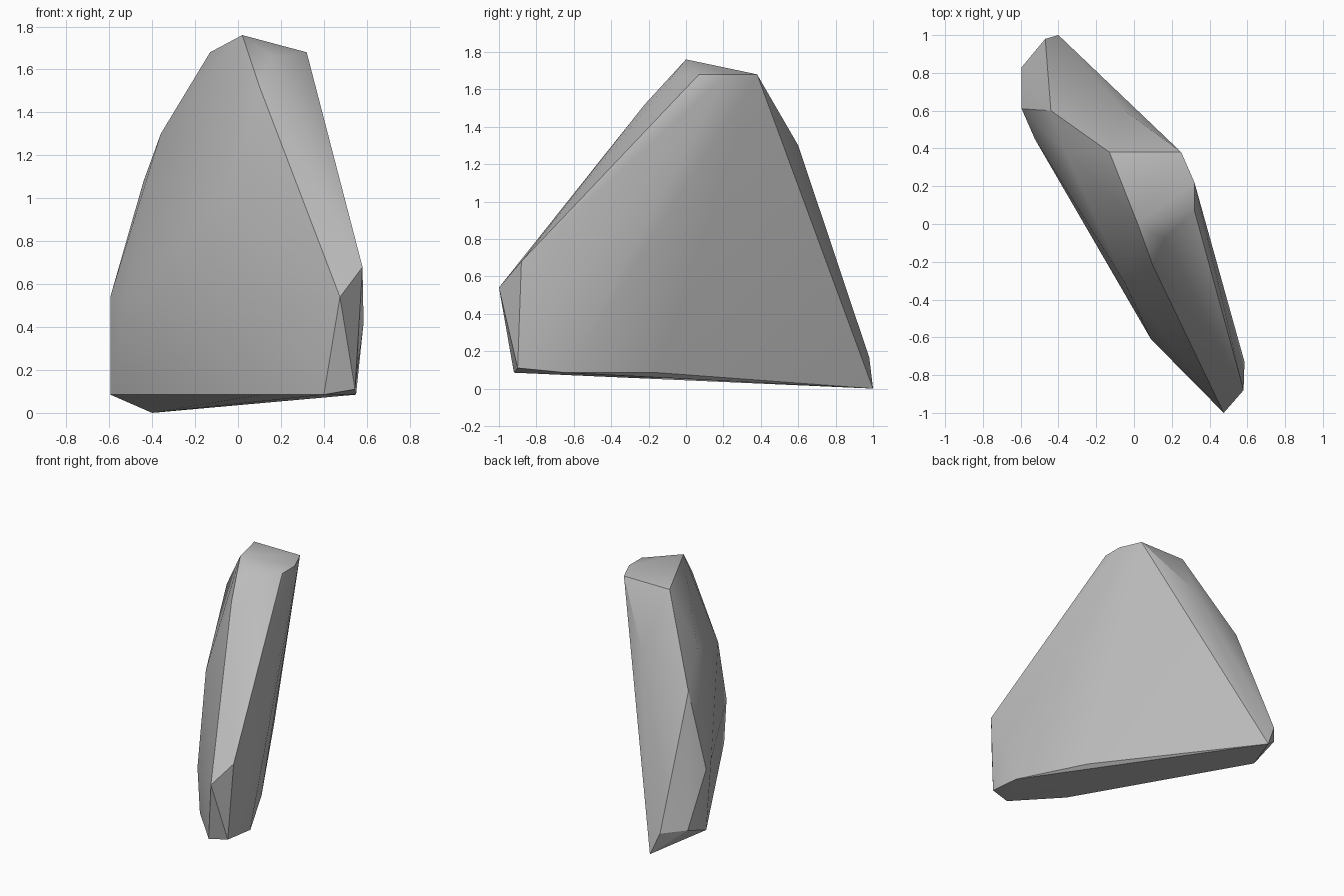
import bpy
import bmesh
import math

# Remove only the default cube
default_cube = bpy.data.objects.get("Cube")
if default_cube:
    bpy.data.objects.remove(default_cube, do_unlink=True)


def make_material(name, colour):
    material = bpy.data.materials.new(name)
    material.use_nodes = True
    material.diffuse_color = colour
    shader = material.node_tree.nodes["Principled BSDF"]
    shader.inputs["Base Color"].default_value = colour
    shader.inputs["Roughness"].default_value = 0.9
    return material


def add_corners(mesh, height, corners):
    """Add chipped corners of the stone that share one height."""
    for x, y in corners:
        mesh.verts.new((x, y, height))


stone = bmesh.new()

# Lowest corner and the slightly raised base outline
add_corners(stone, 0, [(-.4, 1)])
add_corners(stone, .085, [
    (-.595, .61), (.11, -.61), (.4, -.92),
    (.55, -.64), (.3, -.15),
])
add_corners(stone, .11, [(.545, -.9)])
add_corners(stone, .165, [(-.595, .83), (-.47, .98)])

# Bulging waist
add_corners(stone, .42, [(.09, -.61), (.585, -.73)])
add_corners(stone, .54, [(-.595, .61), (-.525, .45), (.475, -1)])
add_corners(stone, .68, [(.58, -.88)])

# Tapering shoulders
add_corners(stone, 1, [(-.05, -.31)])
add_corners(stone, 1.08, [(-.44, .6)])
add_corners(stone, 1.3, [(-.36, .38), (-.05, .6)])
add_corners(stone, 1.52, [(.1, -.22)])

# Crown and peak
add_corners(stone, 1.66, [(.16, -.08)])
add_corners(stone, 1.68, [(-.13, .38), (.25, .38), (.32, .22), (.32, .07)])
add_corners(stone, 1.76, [(.02, 0)])

# Wrap the corners in a closed convex skin
wrapped = bmesh.ops.convex_hull(stone, input=list(stone.verts))
loose = [v for v in stone.verts if not v.link_faces]
bmesh.ops.delete(stone, geom=loose, context="VERTS")
bmesh.ops.recalc_face_normals(stone, faces=list(stone.faces))

rock_mesh = bpy.data.meshes.new("rock_slab")
stone.to_mesh(rock_mesh)
stone.free()

rock = bpy.data.objects.new("rock_slab", rock_mesh)
bpy.context.collection.objects.link(rock)
rock_mesh.materials.append(make_material("stone_grey", (.5, .5, .5, 1)))

# Soft facets with crisp chipped edges
bpy.ops.object.select_all(action="DESELECT")
rock.select_set(True)
bpy.context.view_layer.objects.active = rock
bpy.ops.object.shade_smooth_by_angle(angle=math.radians(30))
